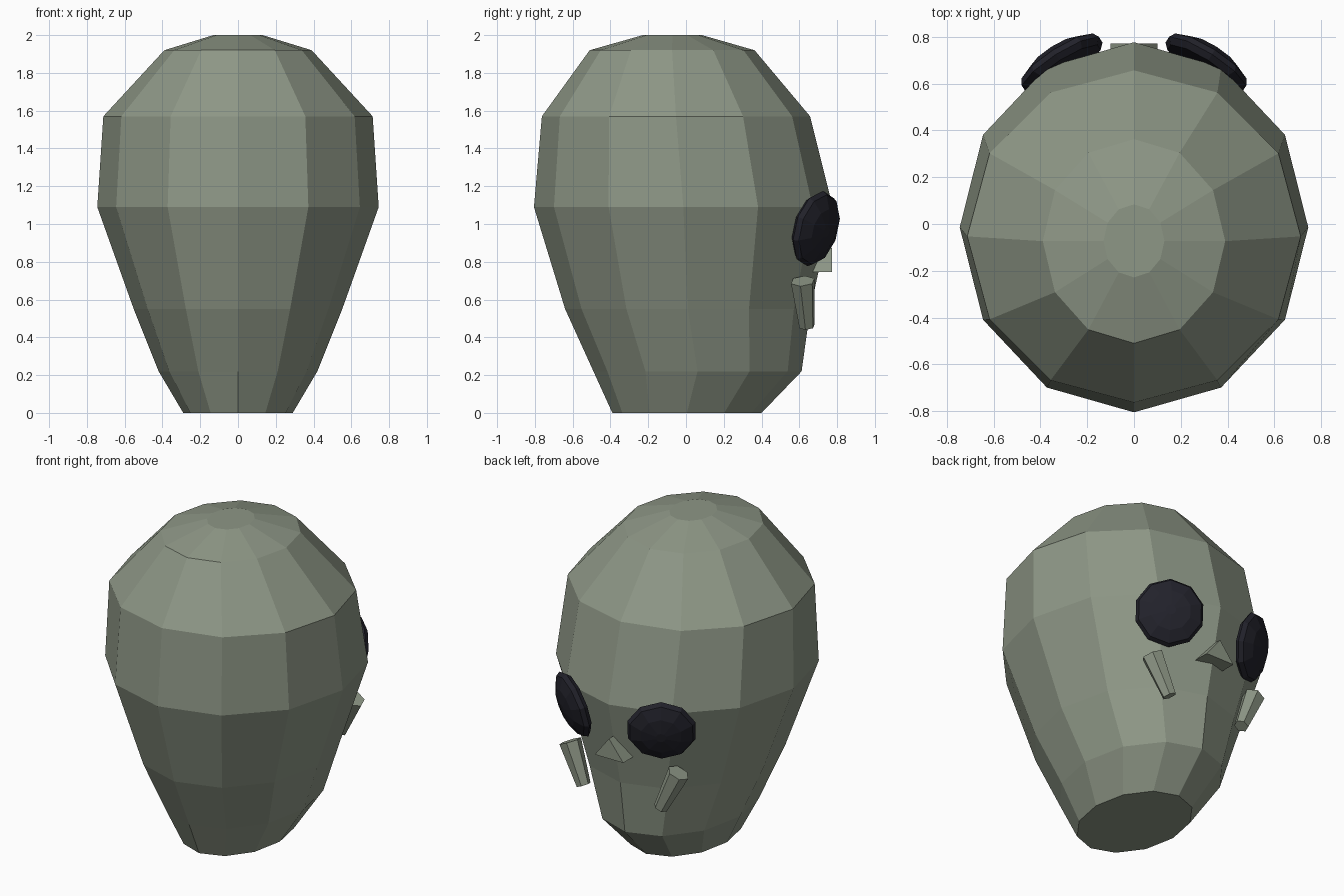
import bpy, bmesh, math
from mathutils import Vector

if "Cube" in bpy.data.objects:
    bpy.data.objects.remove(bpy.data.objects["Cube"])


def material(name, rgb):
    m = bpy.data.materials.new(name)
    m.diffuse_color = (*rgb, 1)
    m.use_nodes = True
    m.node_tree.nodes["Principled BSDF"].inputs["Base Color"].default_value = m.diffuse_color
    return m


skin = material("skin", (0.27, 0.31, 0.24))
black = material("eye_black", (0.016, 0.016, 0.024))


def loft(name, rings, mat):
    """Skin a list of equal-length point rings and cap both ends."""
    bm = bmesh.new()
    loops = [[bm.verts.new(p) for p in r] for r in rings]
    n = len(loops[0])
    for a, b in zip(loops, loops[1:]):
        for i in range(n):
            j = (i + 1) % n
            bm.faces.new((a[i], a[j], b[j], b[i]))
    bm.faces.new(loops[0][::-1])
    bm.faces.new(loops[-1])
    bmesh.ops.recalc_face_normals(bm, faces=bm.faces)
    me = bpy.data.meshes.new(name)
    bm.to_mesh(me)
    bm.free()
    me.materials.append(mat)
    ob = bpy.data.objects.new(name, me)
    bpy.context.collection.objects.link(ob)
    return ob


def circle(c, axis, r, n, side=1):
    """Ring of n points around an axis; side=-1 mirrors it across x."""
    axis = Vector(axis).normalized()
    u = axis.cross(Vector((0, 0, 1))).normalized()
    v = u.cross(axis)
    pts = []
    for i in range(n):
        t = 2 * math.pi * (i + 0.5) / n
        p = Vector(c) + r * (math.cos(t) * u + math.sin(t) * v)
        pts.append((p.x * side, p.y, p.z))
    return pts


# Head: 12-sided elliptical rings (z, half width, back y, face y)
levels = [(0, .29, -.39, .40), (.22, .42, -.49, .612), (.55, .552, -.64, .658),
          (1.09, .745, -.805, .777), (1.57, .713, -.763, .657),
          (1.92, .39, -.51, .363), (2.0, .13, -.228, .084)]
rings = []
for z, rx, y0, y1 in levels:
    rings.append([(rx * math.cos(i * math.pi / 6),
                   (y0 + y1) / 2 + (y1 - y0) / 2 * math.sin(i * math.pi / 6), z)
                  for i in range(12)])
loft("head", rings, skin)

# Nose: small triangular wedge
tri = [(-.1, .745), (.1, .745), (0, .872)]
loft("nose", [[(x, y, z) for x, z in tri] for y in (.66, .772)], skin)

for side, tag in ((1, "right"), (-1, "left")):
    # Eye: domed ten-sided disc (radius, offset along its normal)
    n = Vector((.52, .82, -.24)).normalized()
    c = Vector((.31, .688, .975))
    dome = [(.18, -.03), (.205, -.005), (.19, .022), (.12, .055), (.03, .07)]
    loft("eye_" + tag, [circle(c + n * h, n, r, 10, side) for r, h in dome], black)

    # Cheek ridge: tapered peg slanting in towards the mouth
    a, b = Vector((.38, .618, .698)), Vector((.27, .64, .457))
    loft("cheek_" + tag, [circle(a, b - a, .066, 6, side),
                          circle(b, b - a, .042, 6, side)], skin)
